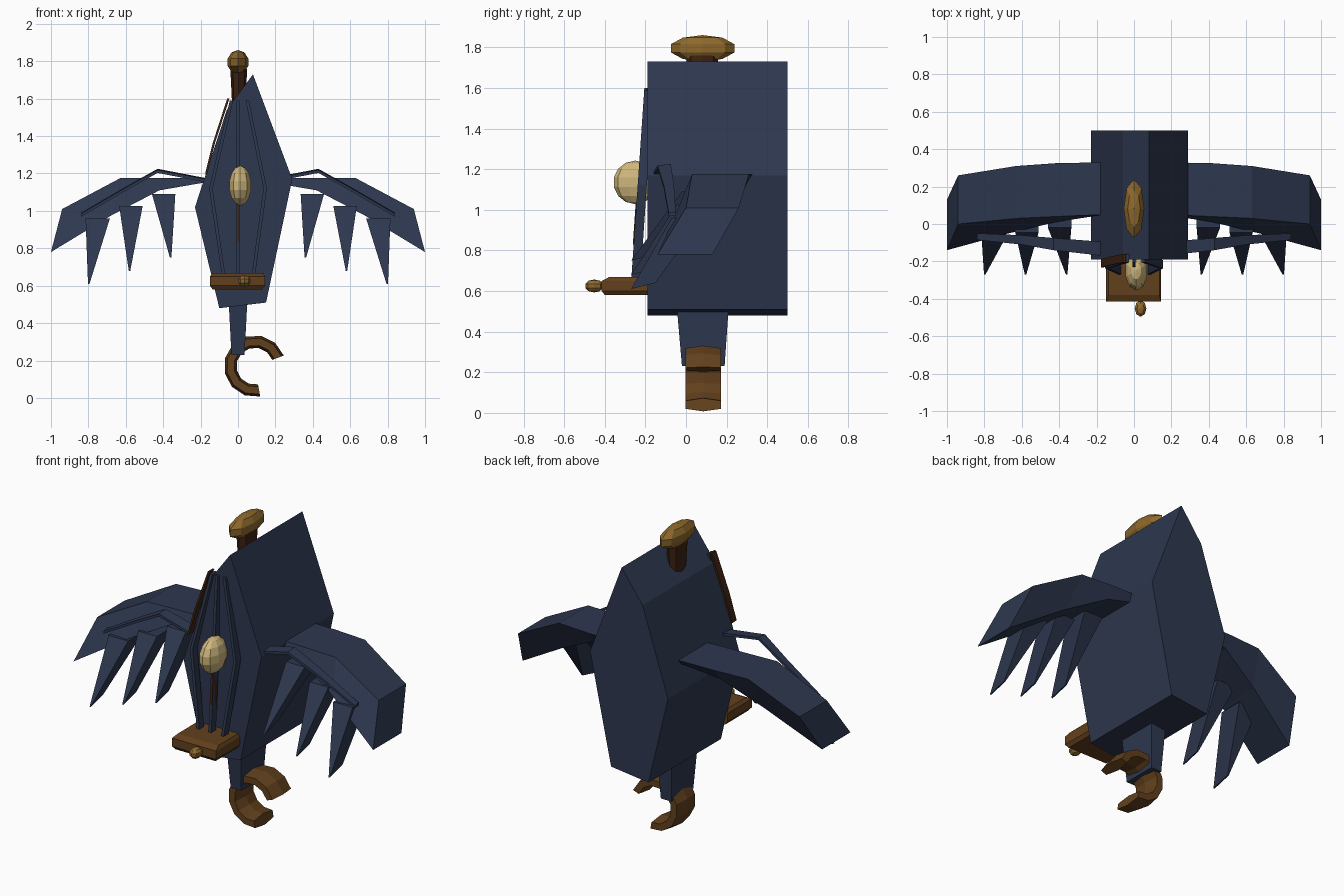
import bpy, math

if "Cube" in bpy.data.objects:
    bpy.data.objects.remove(bpy.data.objects["Cube"])


def material(name, srgb):
    m = bpy.data.materials.new(name)
    m.diffuse_color = [(c / 255) ** 2.2 for c in srgb] + [1]
    m.use_nodes = True
    m.node_tree.nodes["Principled BSDF"].inputs["Base Color"].default_value = m.diffuse_color
    return m


NAVY = material("navy", (49, 58, 80))
WOOD = material("wood brown", (98, 66, 34))
DARK = material("dark brown", (66, 40, 26))
GOLD = material("old gold", (140, 104, 48))
CREAM = material("pale brass", (206, 182, 124))


def mesh_object(name, verts, faces, mat):
    me = bpy.data.meshes.new(name)
    me.from_pydata(verts, [], faces)
    ob = bpy.data.objects.new(name, me)
    bpy.context.collection.objects.link(ob)
    me.materials.append(mat)
    # consistent outward normals
    import bmesh
    bm = bmesh.new()
    bm.from_mesh(me)
    bmesh.ops.recalc_face_normals(bm, faces=bm.faces)
    bm.to_mesh(me)
    bm.free()
    return ob


def loft(name, sections, mat):
    """Skin a row of equal-sized closed sections and cap both ends."""
    n = len(sections[0])
    verts = [v for s in sections for v in s]
    faces = [tuple(range(n)), tuple(range(len(verts) - n, len(verts)))]
    for k in range(len(sections) - 1):
        for i in range(n):
            j = (i + 1) % n
            faces.append((k * n + i, k * n + j, (k + 1) * n + j, (k + 1) * n + i))
    return mesh_object(name, verts, faces, mat)


def rect(x0, x1, y0, y1, z):
    return [(x0, y0, z), (x1, y0, z), (x1, y1, z), (x0, y1, z)]


def ball(name, loc, size, mat, seg=8, rings=5):
    bpy.ops.mesh.primitive_uv_sphere_add(segments=seg, ring_count=rings, radius=1, location=loc)
    ob = bpy.context.object
    ob.name = name
    ob.scale = size
    ob.data.materials.append(mat)
    return ob


# body: lopsided six-sided prism running front to back
profile = [(0.08, 1.73), (0.29, 1.17), (0.15, 0.51), (-0.10, 0.48), (-0.23, 1.02), (-0.06, 1.54)]
loft("body", [[(x, y, z) for x, z in profile] for y in (-0.19, 0.50)], NAVY)


# head and neck
def oval(rx, ry, z, n=8):
    return [(0.004 + rx * math.cos(math.tau * i / n), 0.08 + ry * math.sin(math.tau * i / n), z)
            for i in range(n)]


loft("neck", [oval(0.03, 0.06, 1.45), oval(0.045, 0.08, 1.76)], DARK)
ball("head", (0, 0.082, 1.795), (0.058, 0.165, 0.065), GOLD)

# tail post
loft("tail_post", [rect(-0.035, 0.035, -0.02, 0.19, 0.23),
                   rect(-0.05, 0.05, -0.045, 0.21, 0.52)], NAVY)

# hook: open ring with a flattened six-sided section
hook = []
for k in range(10):
    a = math.radians(20 + 260 * k / 9)
    ring = []
    for dr, dy in ((0.033, 0), (0.02, 0.088), (-0.02, 0.088), (-0.033, 0), (-0.02, -0.088), (0.02, -0.088)):
        r = 0.132 + dr
        ring.append((0.09 + r * math.cos(a), 0.085 + dy, 0.17 + r * math.sin(a)))
    hook.append(ring)
loft("hook", hook, WOOD)

# tray with knob
loft("tray", [rect(-0.135, 0.13, -0.40, -0.18, 0.58),
              rect(-0.15, 0.145, -0.415, -0.18, 0.60),
              rect(-0.15, 0.145, -0.415, -0.18, 0.65),
              rect(-0.135, 0.135, -0.38, -0.18, 0.668)], WOOD)
ball("knob", (0.035, -0.452, 0.625), (0.033, 0.046, 0.032), GOLD)

# breast bulb
ball("bulb", (0.012, -0.25, 1.135), (0.062, 0.108, 0.107), CREAM, 10, 7)


# breast ribs: thin bent bars standing off the front
def rib(name, path, mat, w=0.009, lift=0.0):
    secs = []
    for x, z in path:
        y = -0.205 - 0.065 * (1.6 - z) / 0.95 - lift
        secs.append(rect(x - w, x + w, y, y + 0.045, z))
    loft(name, secs, mat)


rib("rib_left", [(-0.035, 1.59), (-0.145, 1.12), (-0.075, 0.64)], NAVY)
rib("rib_right", [(0.05, 1.59), (0.145, 1.12), (0.08, 0.64)], NAVY)
rib("rib_centre", [(0.0, 1.59), (0.0, 1.12), (0.0, 0.64)], NAVY)
rib("rib_centre_inlay", [(0.003, 1.05), (0.003, 0.83)], DARK, 0.006, 0.004)
rib("rib_outer", [(-0.052, 1.60), (-0.13, 1.36), (-0.17, 1.20)], DARK, 0.006)

# wings, spars and feathers on both sides
for side, s in (("left", -1), ("right", 1)):
    # each row: top x, z, front y, back y, then the same for the underside
    rows = [(0.16, 1.175, 0.05, 0.33, 0.16, 1.155, 0.05, 0.32),
            (0.42, 1.175, 0.04, 0.325, 0.42, 1.11, 0.01, 0.28),
            (0.63, 1.175, 0.03, 0.31, 0.67, 0.98, -0.05, 0.22),
            (0.94, 1.01, 0.0, 0.26, 1.0, 0.78, -0.14, 0.13)]
    loft("wing_" + side, [[(s * a, c, b), (s * a, d, b), (s * e, h, f), (s * e, g, f)]
                          for a, b, c, d, e, f, g, h in rows], NAVY)

    # slim bent spar in front of the wing
    spar = [(0.17, 1.175, -0.17, -0.095), (0.43, 1.225, -0.14, -0.075), (0.60, 1.13, -0.11, -0.06),
            (0.84, 0.99, -0.085, -0.05)]
    loft("spar_" + side, [[(s * x, y0, z - 0.022), (s * x, y0, z - 0.006),
                           (s * x, y1, z), (s * x, y1, z - 0.016)]
                          for x, z, y0, y1 in spar], NAVY)

    # three hanging pointed feathers
    for i, (x0, x1, top, tx, tip) in enumerate(((0.335, 0.46, 1.09, 0.36, 0.75),
                                                (0.51, 0.635, 1.025, 0.58, 0.68),
                                                (0.685, 0.815, 0.96, 0.798, 0.61))):
        y = -0.02 - 0.025 * i
        loft(f"feather_{side}_{i + 1}",
             [rect(s * x0, s * x1, y, y + 0.15, top),
              [(s * (tx - 0.004), -0.27, tip), (s * (tx + 0.004), -0.27, tip),
               (s * (tx + 0.004), -0.15, tip + 0.03), (s * (tx - 0.004), -0.15, tip + 0.03)]], NAVY)
